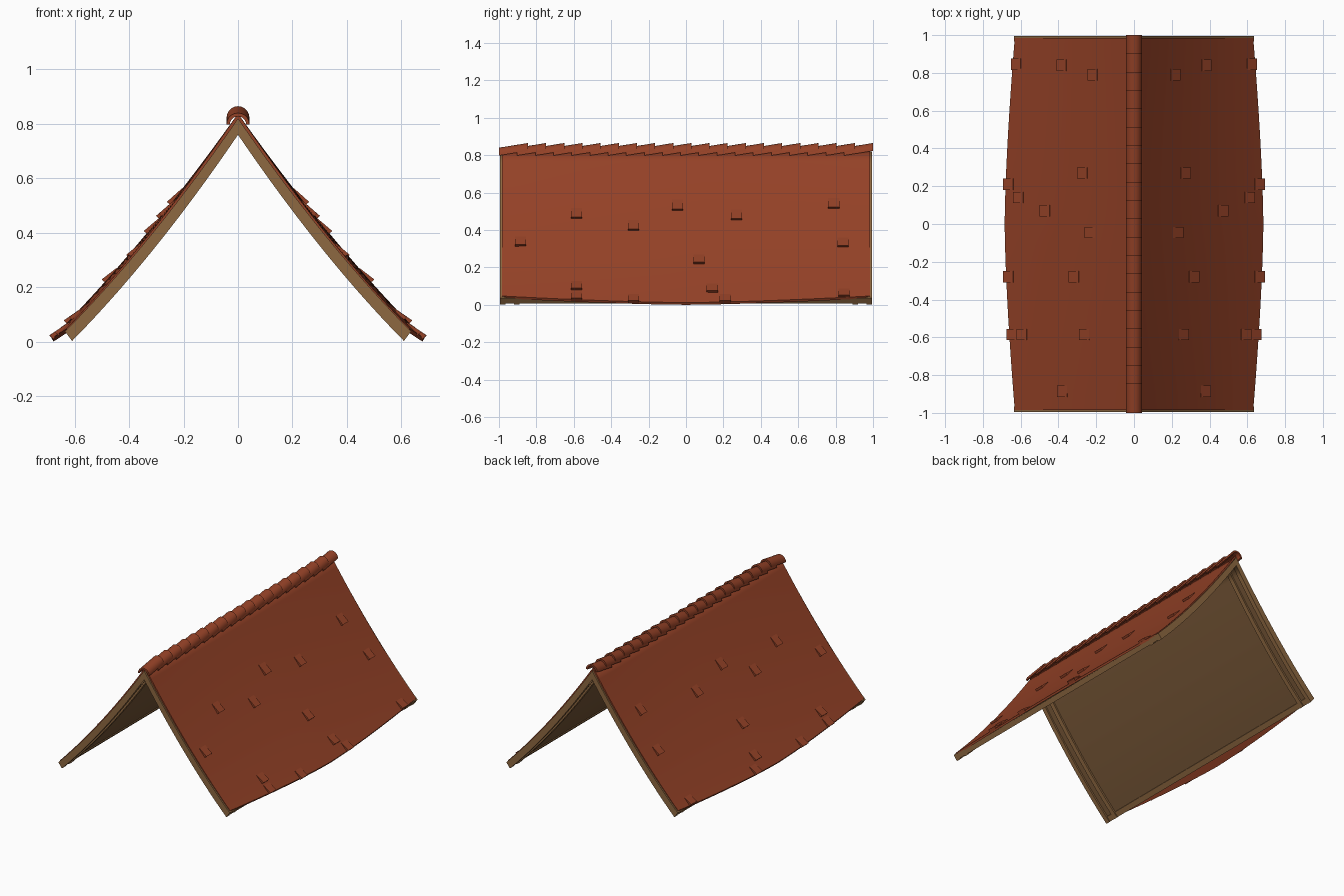
import bpy, bmesh, math
from mathutils import Vector

if "Cube" in bpy.data.objects:
    bpy.data.objects.remove(bpy.data.objects["Cube"])


def material(name, rgb):
    m = bpy.data.materials.new(name)
    m.diffuse_color = (*rgb, 1)
    m.use_nodes = True
    m.node_tree.nodes["Principled BSDF"].inputs["Base Color"].default_value = m.diffuse_color
    return m


TILE = material("terracotta", (0.30, 0.054, 0.020))
WOOD = material("light timber", (0.27, 0.138, 0.052))
BOARD = material("dark timber", (0.185, 0.095, 0.038))


def finish(bm, name, mat, mirror=True, angle=30):
    bmesh.ops.recalc_face_normals(bm, faces=bm.faces)
    me = bpy.data.meshes.new(name)
    bm.to_mesh(me)
    bm.free()
    me.materials.append(mat)
    ob = bpy.data.objects.new(name, me)
    bpy.context.collection.objects.link(ob)
    bpy.ops.object.select_all(action='DESELECT')
    ob.select_set(True)
    bpy.context.view_layer.objects.active = ob
    bpy.ops.object.shade_smooth_by_angle(angle=math.radians(angle))
    if mirror:
        mod = ob.modifiers.new("mirror", 'MIRROR')
        mod.merge_threshold = 0.0001
    return ob


# Sagging slope curve from the ridge (t=0) to the eave (t=1)
def slope(t, apex, ex, ez, sag=0.035):
    return Vector((t * ex, 0, apex + t * (ez - apex) - sag * 4 * t * (1 - t)))


def tile_top(t, y):
    k = min(abs(y), 1) ** 1.5          # eave flares out towards the middle
    p = slope(t, 0.838, 0.685 - 0.055 * k, 0.012 + 0.036 * k)
    return Vector((p.x, y, p.z))


def tile_under(t, y):
    p = tile_top(t, y)
    return Vector((p.x - 0.007 * t, y, p.z - 0.018 + 0.006 * t))


def frame(f):
    """Surface at fraction f of the rafter depth (0 top, 1 bottom)."""
    def fn(t, y):
        p = slope(t, 0.820 - 0.06 * f, 0.636 - 0.026 * f, 0.037 - 0.035 * f)
        return Vector((p.x, y, p.z))
    return fn


def slab(bm, top, under, t0, t1, nt, y0, y1, ny):
    grids = []
    for fn in (top, under):
        grids.append([[bm.verts.new(fn(t0 + (t1 - t0) * i / nt, y0 + (y1 - y0) * j / ny))
                       for j in range(ny + 1)] for i in range(nt + 1)])
    a, b = grids
    for g in grids:
        for i in range(nt):
            for j in range(ny):
                bm.faces.new((g[i][j], g[i + 1][j], g[i + 1][j + 1], g[i][j + 1]))
    for i in range(nt):
        for j in (0, ny):
            bm.faces.new((a[i][j], a[i + 1][j], b[i + 1][j], b[i][j]))
    for j in range(ny):
        for i in ((nt,) if t0 == 0 else (0, nt)):
            bm.faces.new((a[i][j], a[i][j + 1], b[i][j + 1], b[i][j]))


# Tiled roof covering
bm = bmesh.new()
slab(bm, tile_top, tile_under, 0, 1, 14, -0.985, 0.985, 20)
finish(bm, "roof_covering", TILE)

# Inner boarding
bm = bmesh.new()
slab(bm, frame(0.05), frame(0.7), 0, 0.995, 14, -0.98, 0.98, 1)
finish(bm, "roof_boarding", BOARD)

# Pairs of rafters at both ends
bm = bmesh.new()
for s in (-1, 1):
    slab(bm, frame(0), frame(1), 0, 1, 14, s * 0.965, s * 0.995, 1)
    slab(bm, frame(0.1), frame(1), 0, 1, 14, s * 0.89, s * 0.92, 1)
finish(bm, "rafters", WOOD)

# Beam along the eave
bm = bmesh.new()
slab(bm, frame(0.1), frame(0.85), 0.96, 1, 1, -0.97, 0.97, 1)
finish(bm, "eave_beam", WOOD)

# Single lifted tiles (x, y of the lower lip), including some on the eave edge
LIFTED = [(0.40, 0.84), (0.235, 0.79), (0.29, 0.27), (0.63, 0.14), (0.49, 0.07),
          (0.25, -0.045), (0.335, -0.28), (0.28, -0.585), (0.61, -0.585), (0.395, -0.885),
          (0.641, 0.845), (0.683, 0.21), (0.682, -0.28), (0.663, -0.585)]
bm = bmesh.new()
for x, y in LIFTED:
    t = x / tile_top(1, y).x
    lip, up = tile_top(t, y), tile_top(t - 0.065, y)
    along = (up - lip).normalized()
    n = Vector((along.z, 0, -along.x))
    if n.z < 0:
        n = -n
    pts = [lip - n * 0.006, up - n * 0.006, up + n * 0.002, lip + n * 0.015]
    rings = [[bm.verts.new(p + Vector((0, d, 0))) for p in pts] for d in (-0.03, 0.03)]
    for r in rings:
        bm.faces.new(r)
    for i in range(4):
        k = (i + 1) % 4
        bm.faces.new((rings[0][i], rings[0][k], rings[1][k], rings[1][i]))
finish(bm, "lifted_tiles", TILE, angle=20)

# Overlapping half-round ridge tiles, each rising towards the back
COUNT, LENGTH, SEG = 20, 0.155, 10
bm = bmesh.new()
for c in range(COUNT):
    y0 = -1 + c * (2 - LENGTH) / (COUNT - 1)
    rings = []
    for y, z in ((y0, 0.798), (y0 + LENGTH, 0.823)):
        arc = [(r, math.pi * (i if r > 0.04 else SEG - i) / SEG)
               for r in (0.042, 0.030) for i in range(SEG + 1)]
        rings.append([bm.verts.new((r * math.cos(a), y, z + r * math.sin(a))) for r, a in arc])
    m = len(rings[0])
    for i in range(m):
        k = (i + 1) % m
        bm.faces.new((rings[0][i], rings[0][k], rings[1][k], rings[1][i]))
    for r in rings:
        for i in range(SEG):
            bm.faces.new((r[i], r[i + 1], r[m - 2 - i], r[m - 1 - i]))
finish(bm, "ridge_tiles", TILE, mirror=False)
